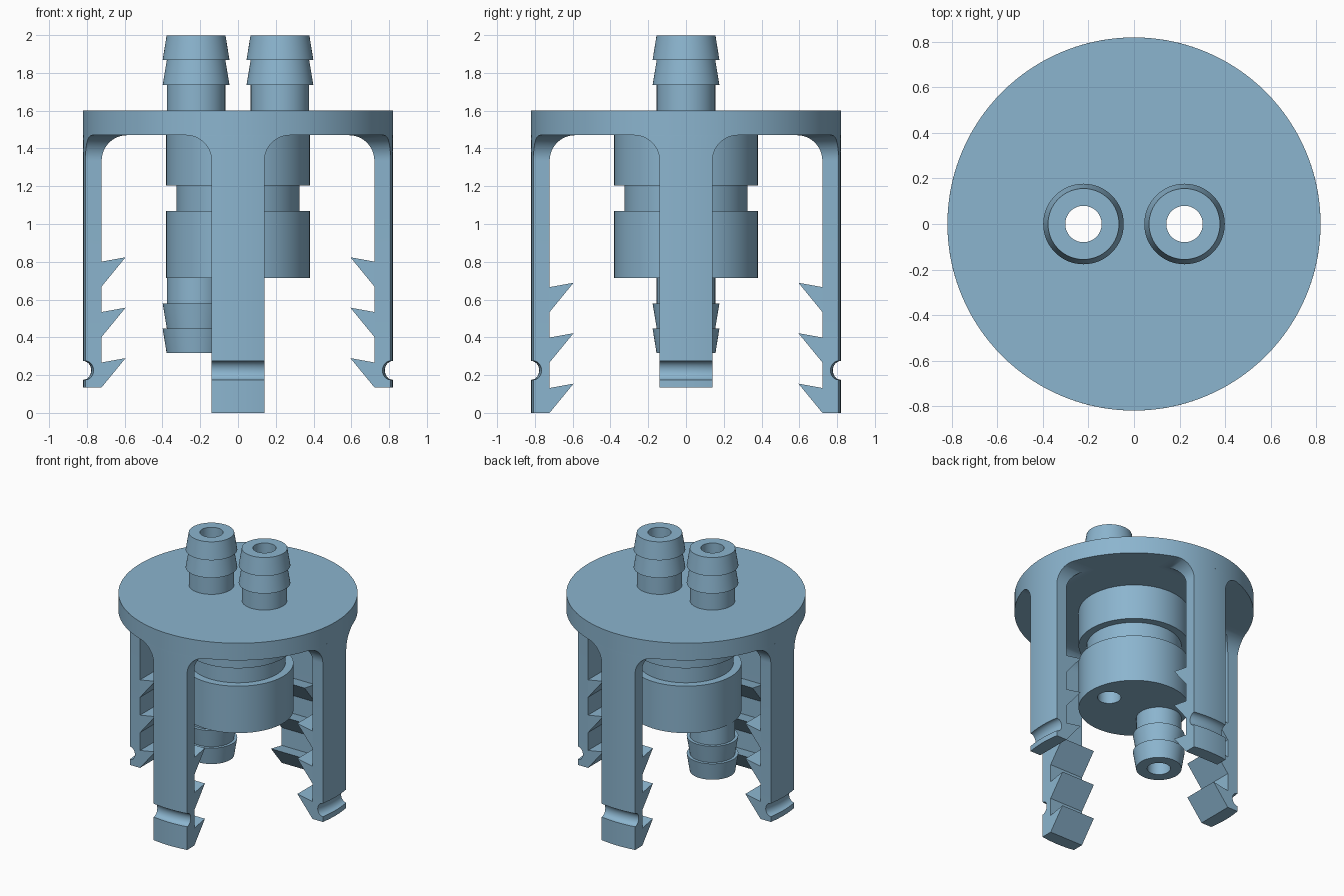
import bpy, bmesh, math
from mathutils import Matrix

if "Cube" in bpy.data.objects:
    bpy.data.objects.remove(bpy.data.objects["Cube"])

plastic = bpy.data.materials.new("soft_blue_plastic")
plastic.diffuse_color = (0.26, 0.46, 0.62, 1)
plastic.use_nodes = True
plastic.node_tree.nodes["Principled BSDF"].inputs["Base Color"].default_value = plastic.diffuse_color


def finish(name, bm):
    bmesh.ops.recalc_face_normals(bm, faces=bm.faces)
    me = bpy.data.meshes.new(name)
    bm.to_mesh(me)
    bm.free()
    me.materials.append(plastic)
    ob = bpy.data.objects.new(name, me)
    bpy.context.collection.objects.link(ob)
    return ob


def smooth(ob):
    bpy.ops.object.select_all(action='DESELECT')
    ob.select_set(True)
    bpy.context.view_layer.objects.active = ob
    bpy.ops.object.shade_smooth_by_angle(angle=math.radians(30))


def loft(bm, rings, closed=False):
    """Skin a list of equally sized point rings; cap the ends unless closed."""
    vs = [[bm.verts.new(p) for p in r] for r in rings]
    n = len(vs[0])
    pairs = list(zip(vs, vs[1:])) + ([(vs[-1], vs[0])] if closed else [])
    for a, b in pairs:
        for i in range(n):
            j = (i + 1) % n
            bm.faces.new((a[i], a[j], b[j], b[i]))
    if not closed:
        bm.faces.new(vs[0])
        bm.faces.new(vs[-1])


def lathe(name, profile, x=0.0, seg=64, closed=False):
    """Revolve (radius, z) points about a vertical axis at x."""
    bm = bmesh.new()
    turn = [2 * math.pi * i / seg for i in range(seg)]
    loft(bm, [[(x + r * math.cos(a), r * math.sin(a), z) for a in turn]
              for r, z in profile], closed)
    return finish(name, bm)


PORT_X, BORE = 0.222, 0.08
R, HALF, INNER = 0.82, 0.14, 0.722

# Round cap with grooved core below it
body = lathe("cap_and_core", [(0.38, 0.715), (0.38, 1.07), (0.325, 1.07), (0.325, 1.205),
                              (0.38, 1.205), (0.38, 1.47), (R, 1.47), (R, 1.60)], seg=128)

# Two bores through the cap and core
for x in (-PORT_X, PORT_X):
    cutter = lathe("bore_cutter", [(BORE, 0.5), (BORE, 1.8)], x)
    mod = body.modifiers.new("bore", 'BOOLEAN')
    mod.operation, mod.object, mod.solver = 'DIFFERENCE', cutter, 'EXACT'
    bpy.context.view_layer.objects.active = body
    bpy.ops.object.modifier_apply(modifier=mod.name)
    bpy.data.objects.remove(cutter)
smooth(body)


# Barbed hose ports: distances run outward from the mounting face
def hose_port(name, x, base, sign):
    steps = [(BORE, 0), (0.155, 0), (0.155, 0.135), (0.177, 0.135), (0.155, 0.268),
             (0.177, 0.268), (0.156, 0.398), (BORE, 0.398)]
    smooth(lathe(name, [(r, base + sign * d) for r, d in steps], x, closed=True))


hose_port("top_port_left", -PORT_X, 1.60, 1)
hose_port("top_port_right", PORT_X, 1.60, 1)
hose_port("bottom_port", -PORT_X, 0.715, -1)


# Clip leg: flared into the cap, grooved outside, toothed inside
def clip_leg(name, bottom, angle):
    bm = bmesh.new()
    fillet, groove_z, groove_r, n = 0.135, 0.225, 0.05, 16
    levels = [(bottom, R, 0)]
    for i in range(13):
        a = math.pi * i / 12
        levels.append((groove_z - groove_r * math.cos(a),
                       R - groove_r * 0.85 * math.sin(a), 0))
    for i in range(13):
        a = math.pi / 2 * i / 12
        levels.append((1.47 - fillet + fillet * math.sin(a), R,
                       fillet * (1 - math.cos(a))))
    rings = []
    for z, radius, flare in levels:
        half = HALF + flare
        ts = [half * (2 * i / n - 1) for i in range(n + 1)]
        rings.append([(math.sqrt(radius ** 2 - t * t), t, z) for t in ts]
                     + [(INNER - flare, half, z), (INNER - flare, -half, z)])
    loft(bm, rings)
    # Three saw teeth
    for k in range(3):
        z = bottom + 0.267 * k
        tooth = [(INNER, z), (0.595, z + 0.155), (INNER, z + 0.132)]
        loft(bm, [[(r, t, h) for r, h in tooth] for t in (-HALF, HALF)])
    bmesh.ops.transform(bm, matrix=Matrix.Rotation(angle, 4, 'Z'), verts=bm.verts)
    smooth(finish(name, bm))


for k, side in enumerate(("right", "back", "left", "front")):
    clip_leg(side + "_clip_leg", 0.0 if k % 2 else 0.135, k * math.pi / 2)
